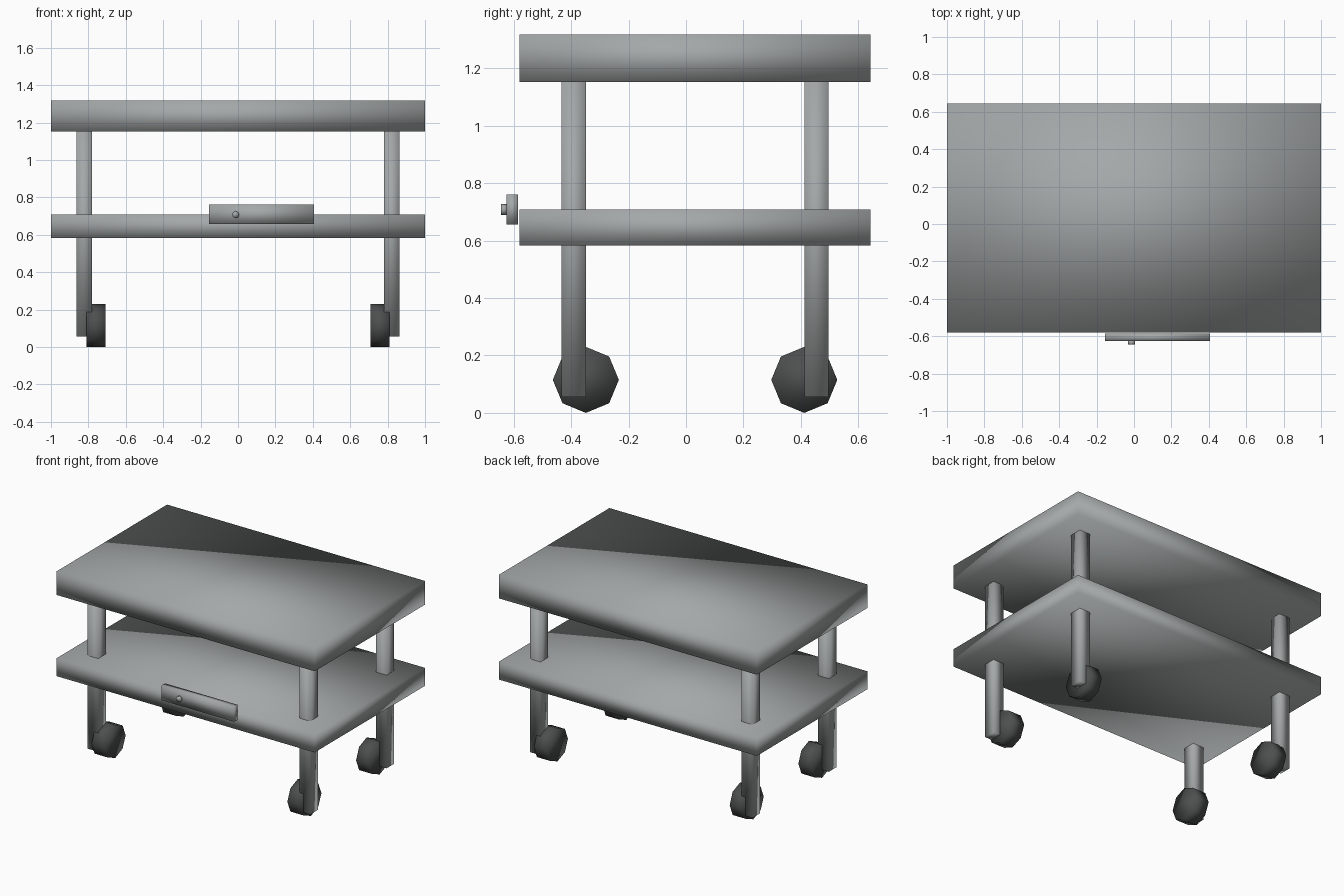
import bpy
from math import pi

default = bpy.data.objects.get("Cube")
if default:
    bpy.data.objects.remove(default, do_unlink=True)


def make_material(name, color):
    mat = bpy.data.materials.new(name)
    mat.use_nodes = True
    mat.diffuse_color = color
    mat.node_tree.nodes["Principled BSDF"].inputs["Base Color"].default_value = color
    return mat


metal = make_material("grey metal", (0.37, 0.39, 0.39, 1))
rubber = make_material("dark rubber", (0.075, 0.077, 0.077, 1))


def finish(name, mat):
    """Name the active object, bake its transform, colour it and soften it."""
    obj = bpy.context.object
    obj.name = name
    bpy.ops.object.transform_apply(location=False, rotation=True, scale=True)
    obj.data.materials.append(mat)
    bpy.ops.object.shade_smooth()
    return obj


def box(name, x, y, z, mat):
    """Box spanning the given (low, high) range on each axis."""
    spans = (x, y, z)
    bpy.ops.mesh.primitive_cube_add(size=1, location=[(a + b) / 2 for a, b in spans])
    bpy.context.object.scale = [b - a for a, b in spans]
    return finish(name, mat)


def disc(name, center, radius, depth, rotation, mat):
    bpy.ops.mesh.primitive_cylinder_add(vertices=8, radius=radius, depth=depth,
                                        location=center, rotation=rotation)
    return finish(name, mat)


# Two slabs of equal footprint
DEPTH = (-0.58, 0.643)
box("top_board", (-1, 1), DEPTH, (1.152, 1.318), metal)
box("lower_shelf", (-1, 1), DEPTH, (0.583, 0.709), metal)

# Legs with a caster on the inner side of each
for side, sx in (("right", -1), ("left", 1)):
    for end, leg_y, wheel_y in (("front", (-0.434, -0.349), -0.349),
                                ("back", (0.412, 0.497), 0.412)):
        leg_x = sorted((sx * 0.78, sx * 0.863))
        box(f"{end}_{side}_leg", leg_x, leg_y, (0.056, 1.16), metal)
        disc(f"{end}_{side}_wheel", (sx * 0.759, wheel_y, 0.115),
             0.115, 0.103, (0, pi / 2, 0), rubber)

# Small control panel and its knob on the shelf front
box("front_panel", (-0.155, 0.407), (-0.625, -0.586), (0.657, 0.761), metal)
disc("panel_knob", (-0.013, -0.634, 0.708), 0.019, 0.022, (pi / 2, 0, 0), metal)
